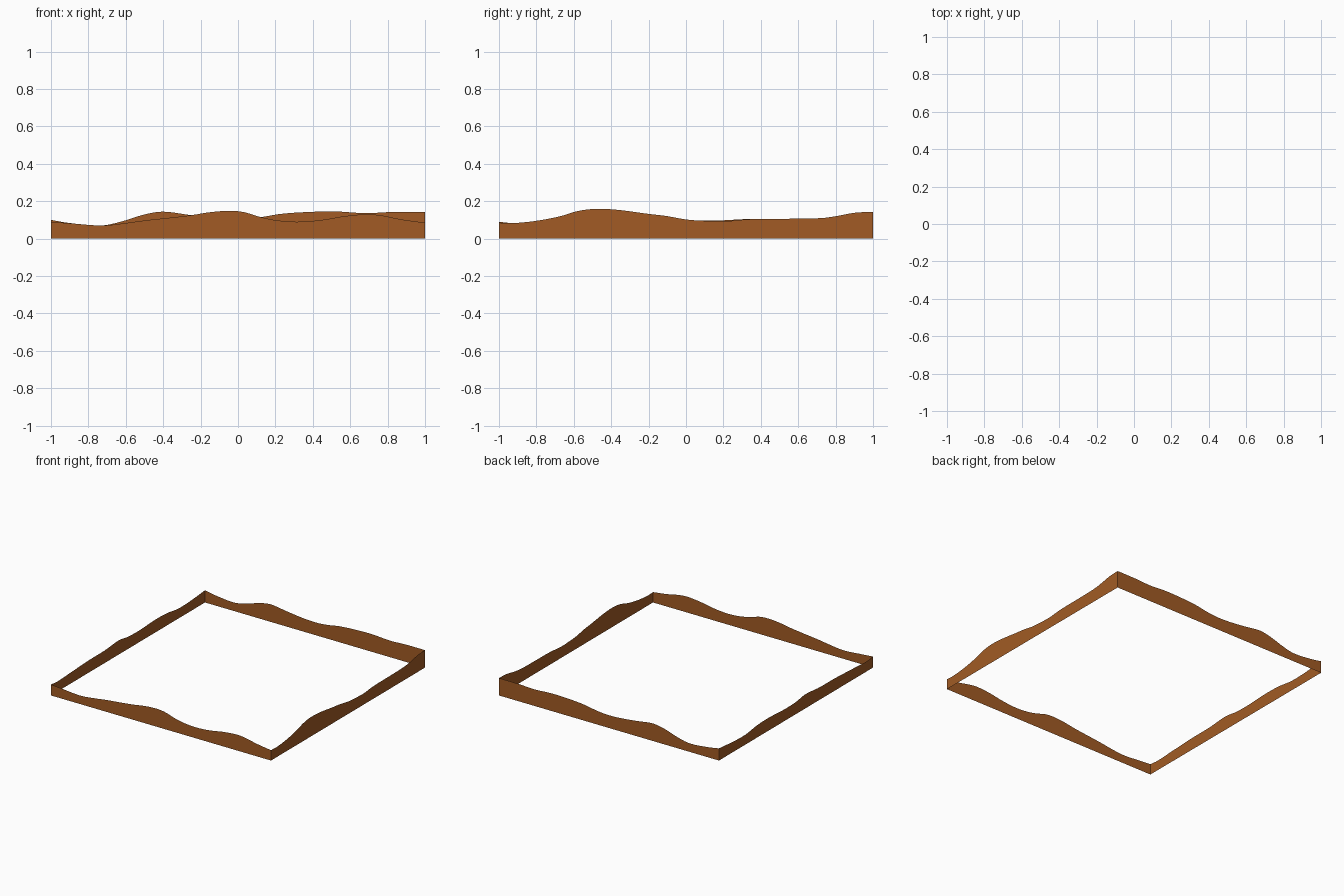
import bpy

if "Cube" in bpy.data.objects:
    bpy.data.objects.remove(bpy.data.objects["Cube"])

# soil-brown colour used on every wall
soil = bpy.data.materials.new("soil_brown")
soil.diffuse_color = (0.36, 0.105, 0.018, 1)
soil.use_nodes = True
soil.node_tree.nodes["Principled BSDF"].inputs["Base Color"].default_value = soil.diffuse_color

# top-edge profiles: (position along wall, height)
FRONT = [(-1, .09), (-.9, .082), (-.73, .07), (-.6, .083), (-.5, .097), (-.37, .111), (-.25, .125),
         (-.15, .141), (-.05, .148), (.03, .142), (.12, .115), (.22, .096), (.33, .09), (.45, .1),
         (.57, .12), (.68, .13), (.76, .125), (.87, .103), (1, .085)]
BACK = [(-1, .1), (-.9, .083), (-.73, .07), (-.62, .092), (-.5, .129), (-.4, .144), (-.25, .125),
        (-.1, .109), (.02, .105), (.12, .114), (.22, .131), (.35, .141), (.52, .145), (.68, .136),
        (.82, .142), (1, .143)]
RIGHT = [(-1, .085), (-.92, .083), (-.8, .095), (-.67, .12), (-.58, .147), (-.48, .159), (-.36, .153),
         (-.2, .132), (-.1, .12), (0, .102), (.1, .095), (.2, .092), (.33, .103), (.55, .106), (.73, .11),
         (.82, .123), (.9, .138), (1, .143)]
LEFT = [(-1, .09), (-.92, .082), (-.75, .09), (-.5, .101), (-.3, .103), (-.12, .116), (0, .1),
        (.15, .096), (.35, .105), (.5, .101), (.65, .082), (.8, .084), (1, .1)]


def height(profile, t):
    """Smooth cubic through the profile points."""
    n = len(profile)
    i = next((k for k in range(n - 1) if t <= profile[k + 1][0]), n - 2)

    def slope(k):
        a, b = profile[max(k - 1, 0)], profile[min(k + 1, n - 1)]
        return (b[1] - a[1]) / (b[0] - a[0])
    (x0, z0), (x1, z1) = profile[i], profile[i + 1]
    w = x1 - x0
    u = (t - x0) / w
    return ((2*u**3 - 3*u**2 + 1) * z0 + (u**3 - 2*u**2 + u) * w * slope(i)
            + (3*u**2 - 2*u**3) * z1 + (u**3 - u**2) * w * slope(i + 1))


def wall(name, profile, place, flip, steps=64):
    """Paper-thin vertical wall, flat base and wavy top edge."""
    verts, faces = [], []
    for k in range(steps + 1):
        t = -1 + 2 * k / steps
        x, y = place(t)
        verts += [(x, y, 0), (x, y, height(profile, t))]
    for k in range(steps):
        f = (2*k, 2*k + 2, 2*k + 3, 2*k + 1)
        faces.append(f[::-1] if flip else f)
    mesh = bpy.data.meshes.new(name)
    mesh.from_pydata(verts, [], faces)
    mesh.materials.append(soil)
    bpy.context.collection.objects.link(bpy.data.objects.new(name, mesh))


# four walls, normals facing outwards
wall("front_wall", FRONT, lambda t: (t, -1), False)
wall("back_wall", BACK, lambda t: (t, 1), True)
wall("right_wall", RIGHT, lambda t: (1, t), False)
wall("left_wall", LEFT, lambda t: (-1, t), True)
